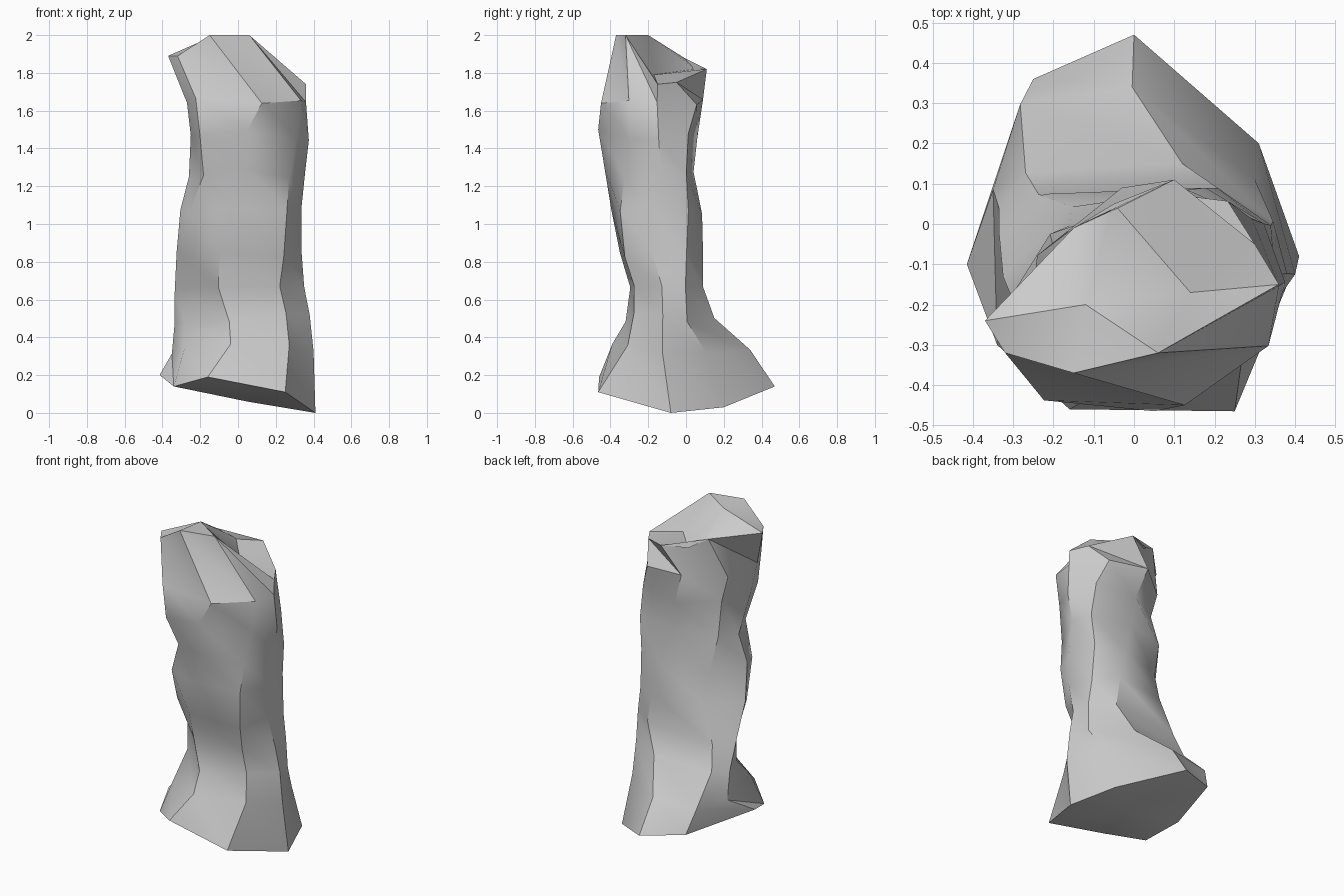
import bpy
import bmesh
import math
import random
from mathutils import Vector

random.seed(4)

cube = bpy.data.objects.get("Cube")
if cube:
    bpy.data.objects.remove(cube, do_unlink=True)


def make_material(name, colour):
    material = bpy.data.materials.new(name)
    material.use_nodes = True
    material.diffuse_color = colour
    material.node_tree.nodes["Principled BSDF"].inputs["Base Color"].default_value = colour
    return material


# Irregular outline of the foot, counter-clockwise from the right
foot = [Vector(p) for p in (
    (.41, -.08, 0), (.31, .2, .03), (0, .47, .14), (-.25, .36, .17),
    (-.415, -.1, .2), (-.34, -.3, .14), (-.16, -.46, .19), (.25, -.465, .11))]

# Broken upper rim, matching the foot point for point
rim = [Vector(p) for p in (
    (.36, -.15, 1.74), (.3, -.05, 1.75), (.1, .11, 1.82), (-.15, -.01, 1.88),
    (-.37, -.24, 1.89), (-.32, -.32, 1.89), (-.15, -.37, 2), (.06, -.32, 2))]

# Directions in which the shaft is measured
directions = [math.radians(a) for a in (0, 34, 90, 135, 180, 214, 270, 315)]

# Height of each level and how far the shaft reaches in each direction
levels = {
    .34: (.4, .31, .34, .41, .35, .37, .39, .41),
    .5: (.38, .29, .15, .28, .335, .292, .32, .375),
    .65: (.35, .28, .09, .22, .335, .292, .295, .35),
    .85: (.335, .265, .09, .14, .325, .35, .35, .4),
    1.05: (.335, .26, .085, .11, .305, .38, .395, .43),
    1.27: (.355, .268, .04, .13, .26, .34, .43, .42),
    1.47: (.375, .25, .06, .08, .25, .41, .465, .43),
    1.65: (.36, .225, .09, .115, .27, .43, .45, .45)}


def corner(angle_a, reach_a, angle_b, reach_b):
    """Where two boundary lines of a level meet."""
    turn = math.sin(angle_b - angle_a)
    return Vector(((reach_a * math.sin(angle_b) - reach_b * math.sin(angle_a)) / turn,
                   (reach_b * math.cos(angle_a) - reach_a * math.cos(angle_b)) / turn, 0))


def shaft_ring(height, reach):
    """One point on each boundary line, sliding along it with height to twist the ridges."""
    sides = len(directions)
    corners = [corner(directions[i - 1], reach[i - 1], directions[i], reach[i])
               for i in range(sides)]
    slide = min(.1 + .8 * abs(height - .7), .85)
    ring = []
    for i in range(sides):
        point = corners[i].lerp(corners[(i + 1) % sides], slide)
        point.z = height + random.uniform(-.03, .03)
        ring.append(point)
    return ring


# Loft the pillar with diagonal facets that follow the twist
bm = bmesh.new()
outlines = [foot] + [shaft_ring(h, reach) for h, reach in levels.items()] + [rim]
rings = [[bm.verts.new(p) for p in outline] for outline in outlines]
count = len(foot)
for lower, upper in zip(rings, rings[1:]):
    for i in range(count):
        j = (i + 1) % count
        bm.faces.new((lower[i], lower[j], upper[i]))
        bm.faces.new((lower[j], upper[j], upper[i]))

# Underside, fanned round a low middle point
base = bm.verts.new((.05, .02, .06))
for i in range(count):
    bm.faces.new((base, rings[0][(i + 1) % count], rings[0][i]))

# Fractured top: a high ledge on one side and a hollow on the other
top = rings[-1]
ledge = bm.verts.new((-.12, -.2, 2))
hollow = bm.verts.new((.14, -.17, 1.79))
notch = bm.verts.new((-.05, .05, 1.82))
for i in range(3, 7):
    bm.faces.new((ledge, top[i], top[i + 1]))
for i in (7, 0, 1):
    bm.faces.new((hollow, top[i], top[(i + 1) % count]))
bm.faces.new((ledge, top[7], hollow))
bm.faces.new((ledge, hollow, notch))
bm.faces.new((ledge, notch, top[3]))
bm.faces.new((hollow, top[2], notch))
bm.faces.new((notch, top[2], top[3]))

bmesh.ops.recalc_face_normals(bm, faces=bm.faces)
mesh = bpy.data.meshes.new("rock_pillar")
bm.to_mesh(mesh)
bm.free()
mesh.materials.append(make_material("stone grey", (.6, .6, .6, 1)))

pillar = bpy.data.objects.new("rock_pillar", mesh)
bpy.context.collection.objects.link(pillar)
bpy.ops.object.select_all(action='DESELECT')
pillar.select_set(True)
bpy.context.view_layer.objects.active = pillar
bpy.ops.object.shade_smooth_by_angle(angle=math.radians(35))
